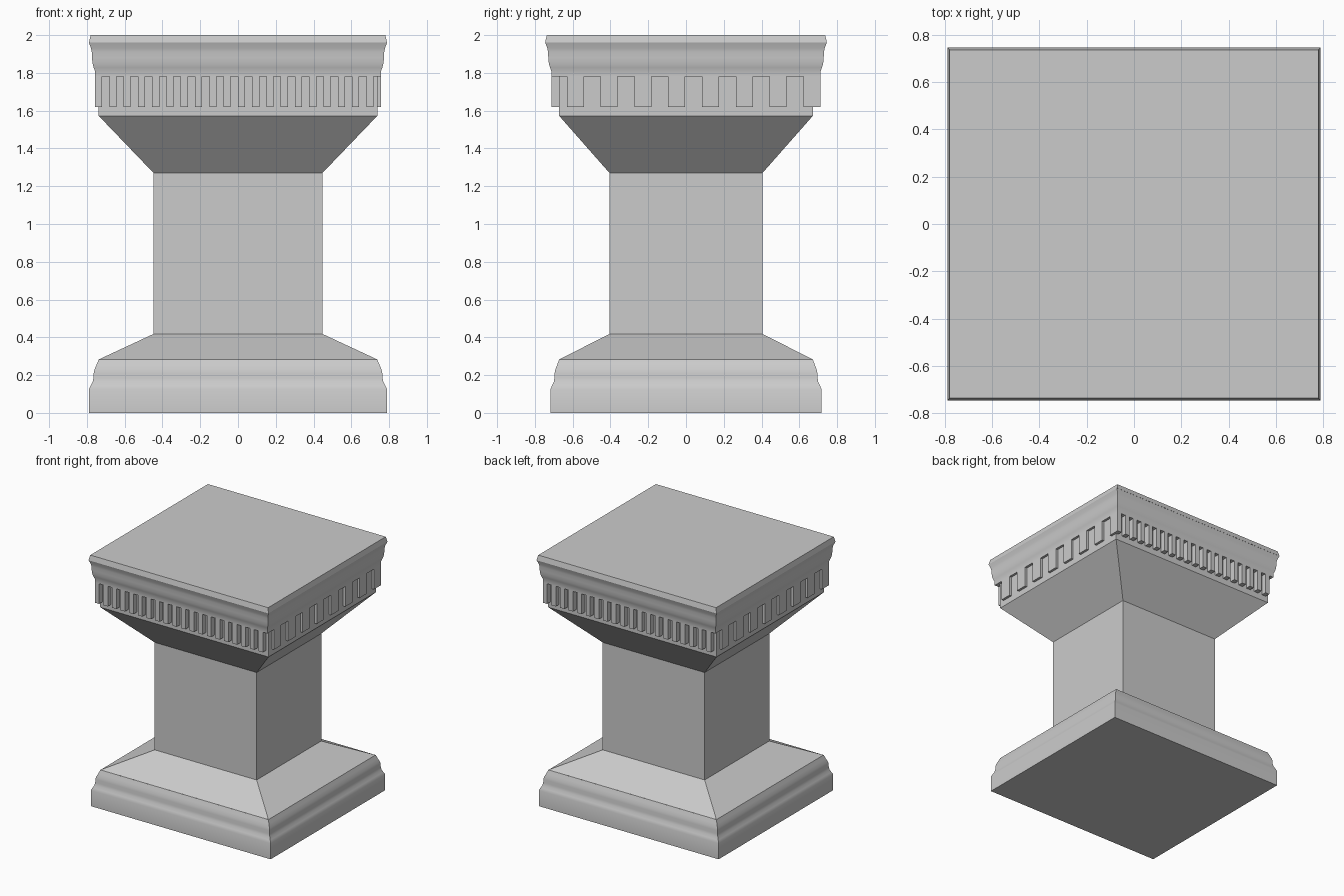
import bpy, bmesh, math

if "Cube" in bpy.data.objects:
    bpy.data.objects.remove(bpy.data.objects["Cube"])


def finish(name, bm):
    bmesh.ops.recalc_face_normals(bm, faces=bm.faces[:])
    me = bpy.data.meshes.new(name)
    bm.to_mesh(me)
    bm.free()
    ob = bpy.data.objects.new(name, me)
    bpy.context.collection.objects.link(ob)
    return ob


def loft(name, profile, cap=None, smooth=False):
    """Stack rectangular rings given as (half x, half y, z)."""
    bm = bmesh.new()
    rings = [[bm.verts.new((sx * x, sy * y, z))
              for sx, sy in ((-1, -1), (1, -1), (1, 1), (-1, 1))]
             for x, y, z in profile]
    for a, b in zip(rings, rings[1:]):
        for i in range(4):
            j = (i + 1) % 4
            bm.faces.new((a[i], a[j], b[j], b[i]))
    if cap == "bottom":
        bm.faces.new(rings[0][::-1])
    elif cap == "top":
        bm.faces.new(rings[-1])
    ob = finish(name, bm)
    # open shells: make sure normals face outwards
    me = ob.data
    f = me.polygons[0]
    if smooth:
        bpy.context.view_layer.objects.active = ob
        ob.select_set(True)
        bpy.ops.object.shade_smooth_by_angle(angle=math.radians(28))
        ob.select_set(False)
    return ob


def dentils(name, boxes):
    """Blocks given as (x0, x1, y0, y1), repeated by a half turn."""
    bm = bmesh.new()
    for x0, x1, y0, y1 in boxes:
        for s in (1, -1):
            v = bmesh.ops.create_cube(bm, size=1)["verts"]
            for p in v:
                p.co = (s * (x0 if p.co.x < 0 else x1),
                        s * (y0 if p.co.y < 0 else y1),
                        Z0 if p.co.z < 0 else Z1)
    return finish(name, bm)


WX, WY = 0.738, 0.672      # frieze wall
DX, DY = 0.757, 0.713      # dentil face
Z0, Z1 = 1.62, 1.78

# Moulded base with sloped top
base = [(0, 0), (0, .125), (-.01, .145), (-.02, .165), (-.024, .185),
        (-.025, .21), (-.029, .23), (-.04, .255), (-.052, .283)]
loft("base", [(.789 + o, .718 + o * .9, z) for o, z in base], "bottom", True)
loft("base_slope", [(WX - .001, WY - .001, .283), (.447, .405, .418)])

# Shaft and flared capital
loft("shaft", [(.447, .405, .418), (.447, .405, 1.27)])
loft("capital", [(.447, .405, 1.27), (WX, WY, 1.573)])
loft("frieze", [(WX, WY, 1.573), (WX, WY, Z1)])

# Cornice: underside ledge, fascia, moulding, top slab
cornice = [(0, Z1), (0, 1.81), (.007, 1.828), (.013, 1.85), (.016, 1.88),
           (.017, 1.91), (.021, 1.93), (.032, 1.96)]
loft("cornice", [(WX, WY, Z1)] + [(DX + o, DY + o, z) for o, z in cornice],
     None, True)
loft("top_slab", [(.789, .746, 1.96), (.78, .737, 2.0)], "top")

# Fine dentils on front and back, wide dentils on the sides
dentils("front_back_dentils",
        [(-DX + .0756 * k, -DX + .0756 * k + .038, -DY, -WY + .005)
         for k in range(20)])
dentils("side_dentils",
        [(WX - .005, DX, -.631 + .179 * k, -.631 + .179 * k + .09)
         for k in range(8)])
